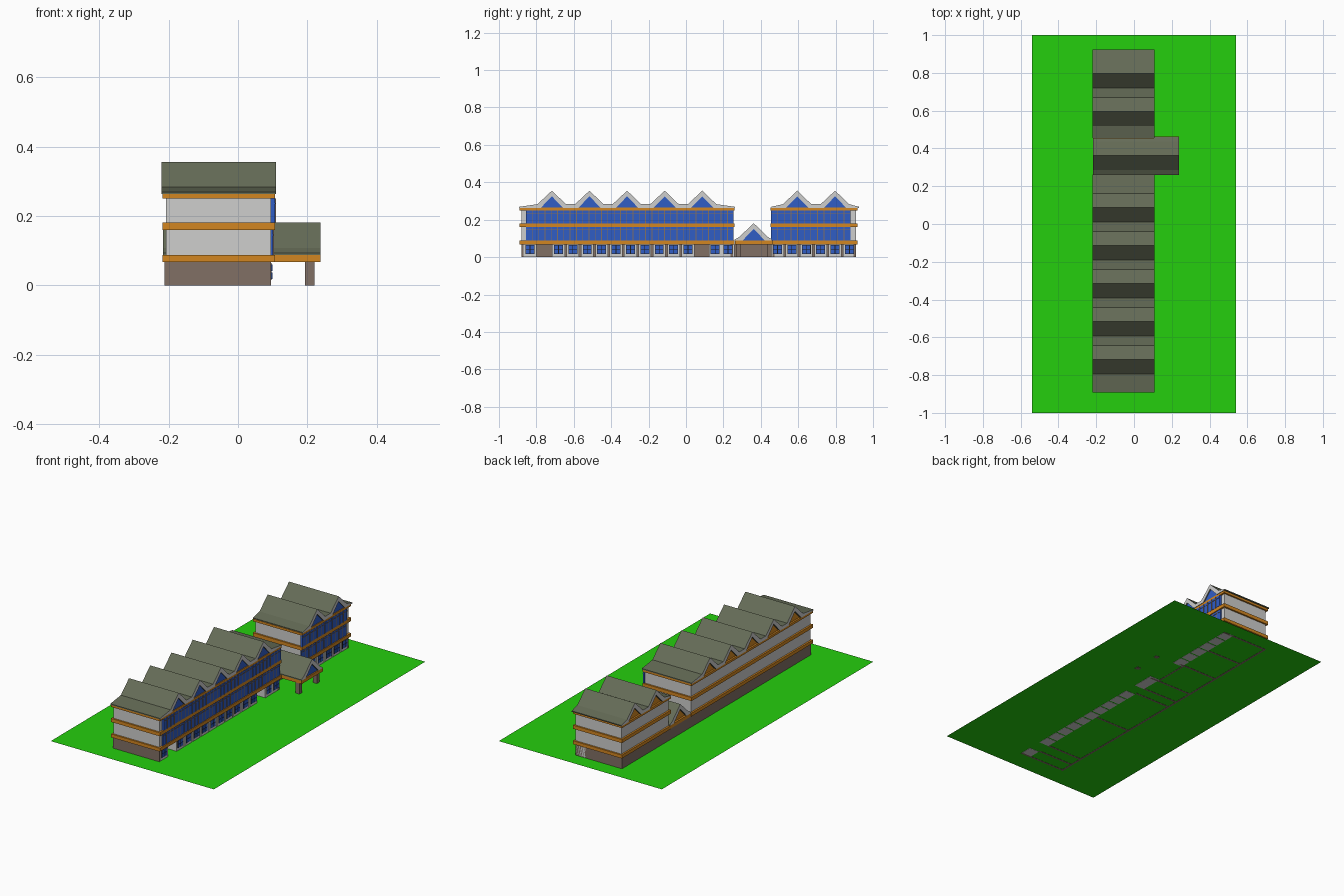
import bpy, bmesh

cube = bpy.data.objects.get("Cube")
if cube:
    bpy.data.objects.remove(cube, do_unlink=True)


def material(name, rgb):
    m = bpy.data.materials.new(name)
    m.use_nodes = True
    m.diffuse_color = (*rgb, 1)
    m.node_tree.nodes["Principled BSDF"].inputs["Base Color"].default_value = (*rgb, 1)
    return m


GRASS = material("grass_green", (0.018, 0.62, 0.004))
ROOF = material("roof_olive_grey", (0.13, 0.15, 0.095))
ORANGE = material("orange_trim", (0.65, 0.24, 0.015))
WALL = material("light_grey_wall", (0.62, 0.62, 0.61))
BROWN = material("brown_base", (0.22, 0.16, 0.13))
BLUE = material("blue_glass", (0.03, 0.11, 0.56))
BLACK = material("black_frame", (0.01, 0.01, 0.012))


def finish(name, bm, mats):
    bmesh.ops.recalc_face_normals(bm, faces=bm.faces)
    me = bpy.data.meshes.new(name)
    bm.to_mesh(me)
    bm.free()
    for m in mats:
        me.materials.append(m)
    ob = bpy.data.objects.new(name, me)
    bpy.context.scene.collection.objects.link(ob)
    return ob


def boxes(name, mat, spans):
    """One object from boxes given as (x range, y range, z range)."""
    bm = bmesh.new()
    for span in spans:
        verts = bmesh.ops.create_cube(bm, size=1)["verts"]
        for v in verts:
            v.co = [lo + (c + 0.5) * (hi - lo) for c, (lo, hi) in zip(v.co, span)]
    return finish(name, bm, [mat])


def extrude_x(name, outline, x0, x1, mats):
    """Extrude a y-z outline along x; mats = sides, left cap, right cap."""
    bm = bmesh.new()
    face = bm.faces.new([bm.verts.new((x0, y, z)) for y, z in outline])
    new = bmesh.ops.extrude_face_region(bm, geom=[face])["geom"]
    for v in new:
        if isinstance(v, bmesh.types.BMVert):
            v.co.x = x1
    bmesh.ops.recalc_face_normals(bm, faces=bm.faces)
    for f in bm.faces:
        if abs(f.normal.x) > 0.9:
            f.material_index = 1 if f.calc_center_median().x < (x0 + x1) / 2 else 2
    return finish(name, bm, mats)


def gable_roof(name, start, end, peaks, x0, x1, eave, top):
    """Sawtooth roof slab with gable infills; eave is the underside height."""
    shoulder = eave + 0.02
    upper, lower = [(start, eave + 0.006)], [(start, eave)]
    for p in peaks:
        upper += [(p - 0.077, shoulder), (p, top), (p + 0.075, shoulder)]
        lower += [(p - 0.06, eave), (p, top - 0.03), (p + 0.06, eave)]
    upper.append((end, eave + 0.006))
    lower.append((end, eave))
    extrude_x(name, upper + lower[::-1], x0, x1, [ROOF, WALL, WALL])
    for i, p in enumerate(peaks):
        tri = [(p - 0.061, eave), (p + 0.061, eave), (p, top - 0.029)]
        extrude_x(f"{name}_gable_{i + 1}", tri, x0 + 0.012, x1 - 0.007,
                  [WALL, ORANGE, BLUE])


# Ground
bm = bmesh.new()
bmesh.ops.create_grid(bm, x_segments=1, y_segments=1, size=1)
for v in bm.verts:
    v.co.x *= 0.54
    v.co.z = 0.001
finish("lawn", bm, [GRASS])

BACK, FRONT = -0.212, 0.095
FLOOR1, FLOOR2 = (0.088, 0.16), (0.181, 0.25)


def glazing(name, y0, y1, z, depth):
    """Glass strip with mullions and a transom on the long front."""
    boxes(name + "_glass", BLUE, [((FRONT, depth), (y0, y1), z)])
    n = round((y1 - y0) / 0.034)
    step = (y1 - y0) / n
    bars = [((FRONT, depth + 0.002), (y0 + i * step - 0.002, y0 + i * step + 0.002), z)
            for i in range(1, n)]
    rail = z[1] - 0.016
    bars.append(((FRONT, depth + 0.002), (y0, y1), (rail, rail + 0.003)))
    boxes(name + "_mullions", BROWN, bars)


def window_bays(name, starts):
    """Ground floor bays, each with a framed window of four panes."""
    w = 0.068
    boxes(name + "_bays", WALL, [((0.03, FRONT), (y, y + w), (0, 0.068)) for y in starts])
    boxes(name + "_frames", BLACK,
          [((FRONT, FRONT + 0.002), (y + 0.01, y + w - 0.01), (0.016, 0.064)) for y in starts])
    panes = []
    for y in starts:
        for a in (0.013, 0.036):
            for z in ((0.019, 0.038), (0.042, 0.061)):
                panes.append(((FRONT, FRONT + 0.004), (y + a, y + a + 0.019), z))
    boxes(name + "_panes", BLUE, panes)


def block(name, y0, y1, glass, peaks, roof_ends, starts, partitions):
    # Brown base: long back wall, end walls and cross walls
    t = 0.012
    walls = [((BACK, BACK + t), (y0, y1), (0, 0.068)),
             ((BACK, FRONT), (y0, y0 + t), (0, 0.068)),
             ((BACK, FRONT), (y1 - t, y1), (0, 0.068)),
             ((0.028, 0.034), (y0, y1), (0.001, 0.068))]
    walls += [((BACK, 0.03), (y, y + t), (0, 0.068)) for y in partitions]
    boxes(name + "_base_walls", BROWN, walls)
    window_bays(name, starts)
    # Upper storeys and orange floor bands
    boxes(name + "_upper_walls", WALL, [((-0.208, FRONT), (y0, y1), (0.08, 0.255))])
    e = 0.01
    boxes(name + "_floor_bands", ORANGE,
          [((-0.218, 0.106), (y0 - e, y1 + e), z)
           for z in ((0.068, 0.088), (0.16, 0.181), (0.25, 0.264))])
    glazing(name + "_first_floor", *glass, FLOOR1, 0.101)
    glazing(name + "_second_floor", *glass, FLOOR2, 0.107)
    gable_roof(name + "_roof", *roof_ends, peaks, -0.22, 0.109, 0.263, 0.355)


block("south_block", -0.88, 0.25, (-0.855, 0.255),
      [-0.717 + 0.201 * i for i in range(5)], (-0.893, 0.262),
      [-0.868] + [-0.716 + 0.077 * i for i in range(10)] + [0.122, 0.19],
      [-0.8, -0.72, -0.3, 0.05, 0.12])
block("north_block", 0.462, 0.908, (0.455, 0.88), [0.595, 0.797], (0.455, 0.925),
      [0.455 + 0.077 * i for i in range(6)], [0.68])

# Low entrance link with a canopy on posts
boxes("entrance_walls", BROWN,
      [((BACK, BACK + 0.012), (0.25, 0.462), (0, 0.068)),
       ((0.02, 0.03), (0.25, 0.462), (0, 0.068))])
boxes("entrance_band", ORANGE, [((-0.215, 0.238), (0.262, 0.464), (0.068, 0.088))])
boxes("canopy_posts", BROWN,
      [((0.193, 0.22), (y - 0.013, y + 0.013), (0, 0.07)) for y in (0.28, 0.445)])
gable_roof("entrance_roof", 0.26, 0.46, [0.362], -0.216, 0.238, 0.088, 0.181)
